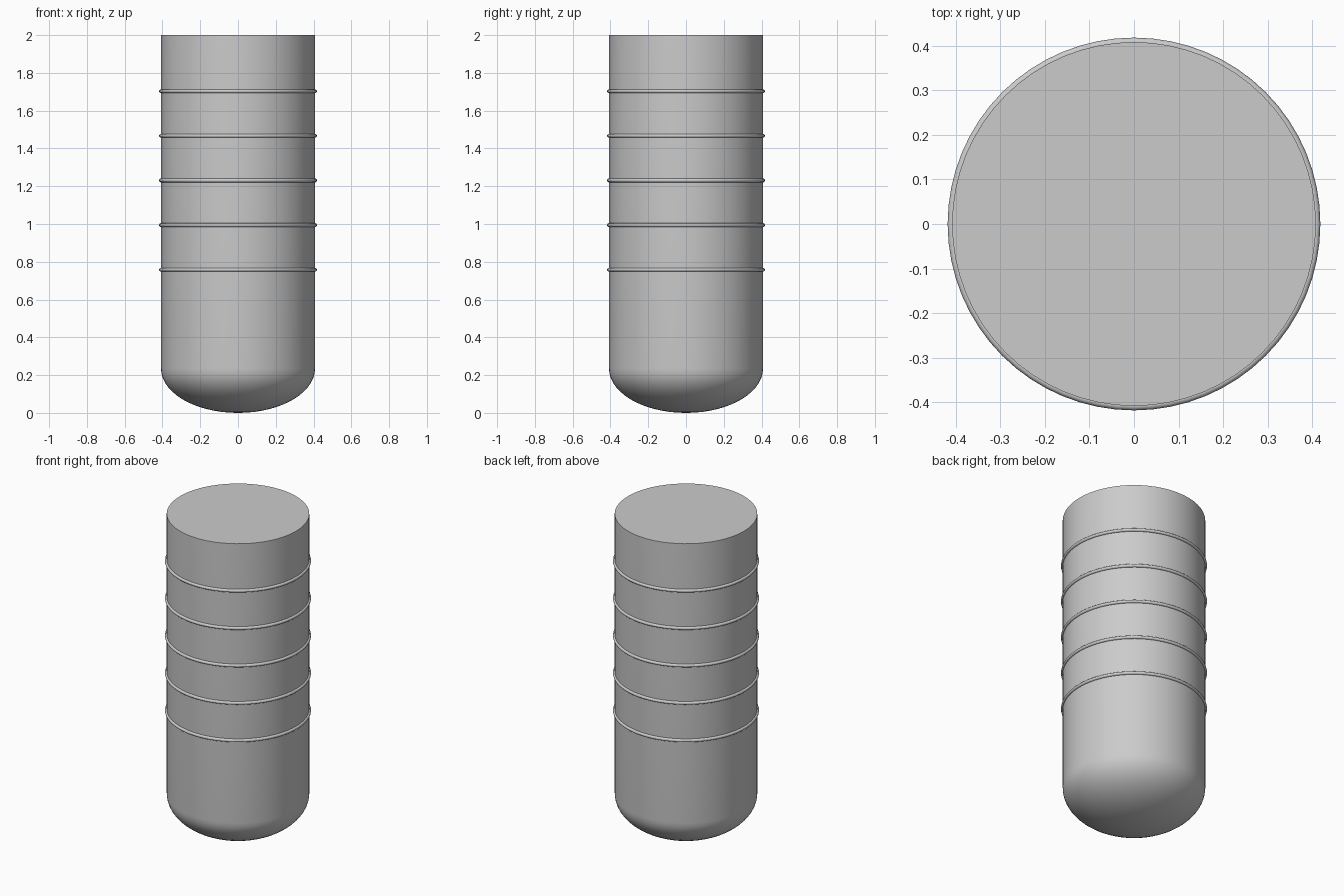
import bpy
import bmesh
import math

cube = bpy.data.objects.get("Cube")
if cube:
    bpy.data.objects.remove(cube, do_unlink=True)

RADIUS, HEIGHT, DOME = 0.408, 2.0, 0.235
SIDES = 64

grey = bpy.data.materials.new("plain grey")
grey.use_nodes = True
colour = (0.6, 0.6, 0.6, 1.0)
grey.diffuse_color = colour
grey.node_tree.nodes["Principled BSDF"].inputs["Base Color"].default_value = colour


def finish(obj, name):
    obj.name = name
    obj.data.materials.append(grey)
    bpy.ops.object.select_all(action="DESELECT")
    obj.select_set(True)
    bpy.context.view_layer.objects.active = obj
    bpy.ops.object.shade_smooth_by_angle(angle=math.radians(40))


# Body: elliptical dome profile, straight wall and flat top, spun around z
STEPS = 14
profile = [(RADIUS * math.sin(a), DOME * (1 - math.cos(a)))
           for a in (i * math.pi / 2 / STEPS for i in range(STEPS + 1))]
profile += [(RADIUS, HEIGHT), (0.0, HEIGHT)]

bm = bmesh.new()
verts = [bm.verts.new((r, 0, z)) for r, z in profile]
edges = [bm.edges.new(pair) for pair in zip(verts, verts[1:])]
bmesh.ops.spin(bm, geom=verts + edges, cent=(0, 0, 0), axis=(0, 0, 1),
               angle=math.tau, steps=SIDES, use_duplicate=False)
bmesh.ops.remove_doubles(bm, verts=bm.verts, dist=1e-5)
bmesh.ops.recalc_face_normals(bm, faces=bm.faces)
mesh = bpy.data.meshes.new("body")
bm.to_mesh(mesh)
bm.free()
body = bpy.data.objects.new("body", mesh)
bpy.context.collection.objects.link(body)
finish(body, "body")

# Five thin raised rings, evenly spaced up the wall
for i in range(5):
    bpy.ops.mesh.primitive_torus_add(
        major_radius=RADIUS, minor_radius=0.01, major_segments=SIDES,
        minor_segments=12, location=(0, 0, 0.758 + i * 0.2363))
    finish(bpy.context.object, f"ring_{i + 1}")
